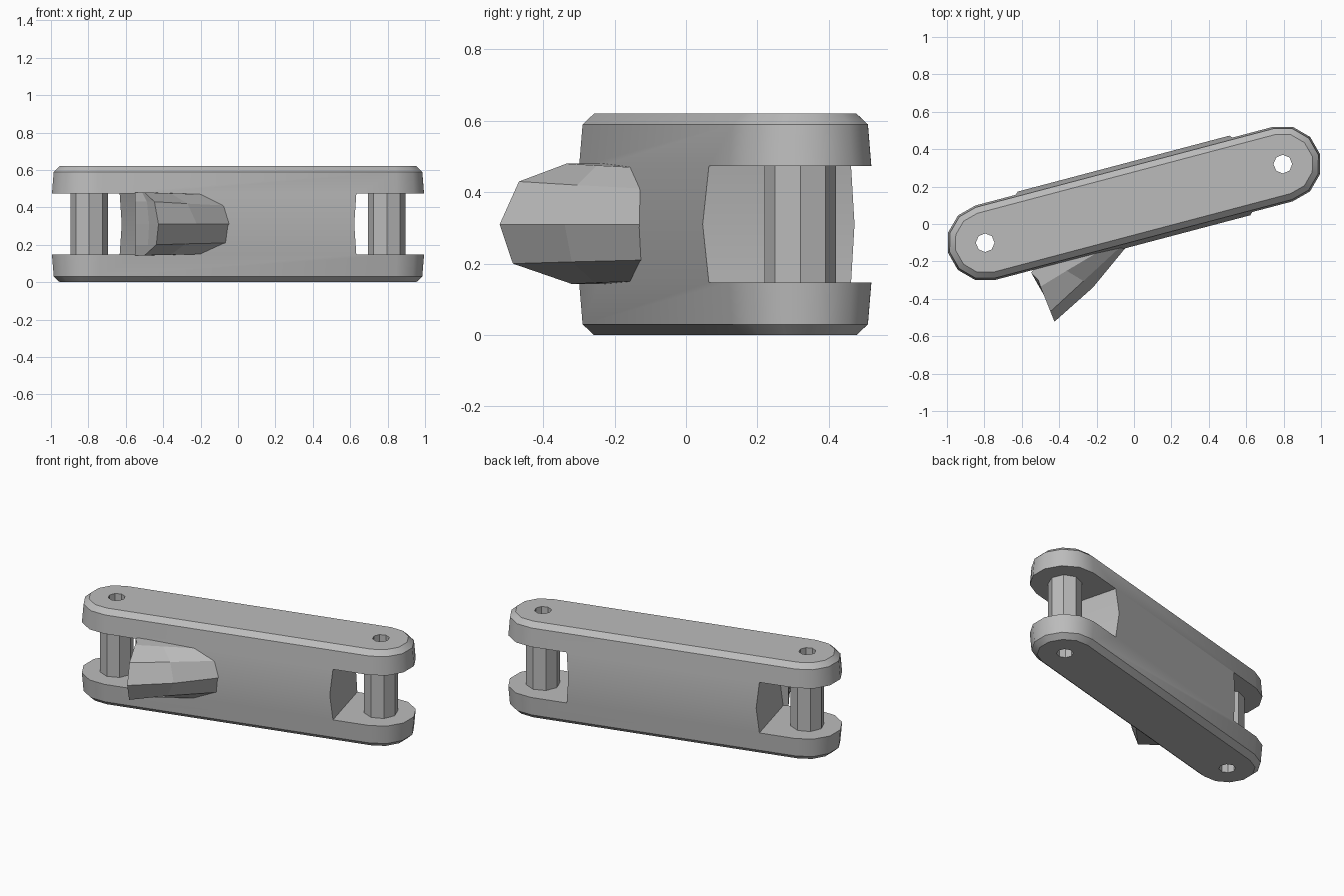
import bpy, bmesh
from math import sin, cos, pi, radians
from mathutils import Matrix, Vector

if "Cube" in bpy.data.objects:
    bpy.data.objects.remove(bpy.data.objects["Cube"])

grey = bpy.data.materials.new("plain grey")
grey.use_nodes = True
COLOR = (0.5, 0.5, 0.5, 1)
grey.diffuse_color = COLOR
grey.node_tree.nodes["Principled BSDF"].inputs["Base Color"].default_value = COLOR

H, LOW, MID, HIGH = 0.62, 0.147, 0.31, 0.473
PIN = 0.823  # pin distance from the middle
TILT = Matrix.Translation((0, 0.11, 0)) @ Matrix.Rotation(radians(14.8), 4, "Z")


def loft(name, rings, matrix=Matrix(), caps=True):
    """Skin a stack of equally sized closed rings."""
    bm = bmesh.new()
    rows = [[bm.verts.new(matrix @ Vector(p)) for p in ring] for ring in rings]
    for a, b in zip(rows, rows[1:]):
        for i in range(len(a)):
            j = (i + 1) % len(a)
            bm.faces.new((a[i], a[j], b[j], b[i]))
    if caps:
        bm.faces.new(rows[0][::-1])
        bm.faces.new(rows[-1])
    bmesh.ops.recalc_face_normals(bm, faces=bm.faces)
    mesh = bpy.data.meshes.new(name)
    bm.to_mesh(mesh)
    bm.free()
    mesh.materials.append(grey)
    obj = bpy.data.objects.new(name, mesh)
    bpy.context.collection.objects.link(obj)
    return obj


def stadium(r, z, steps=6):
    ring = []
    for side in (1, -1):
        for i in range(steps + 1):
            a = -pi / 2 + pi * i / steps
            ring.append((side * (PIN + r * cos(a)), side * r * sin(a), z))
    return ring


def octagon(x, r, z):
    # Corners stay aligned with the world axes
    turn = radians(-14.8)
    return [(x + r * cos(turn + k * pi / 4), r * sin(turn + k * pi / 4), z)
            for k in range(8)]


def activate(obj):
    bpy.ops.object.select_all(action="DESELECT")
    obj.select_set(True)
    bpy.context.view_layer.objects.active = obj


def cut(obj, cutter):
    mod = obj.modifiers.new("cut", "BOOLEAN")
    mod.operation, mod.solver, mod.object = "DIFFERENCE", "EXACT", cutter
    cutter.hide_render = True
    activate(obj)
    bpy.ops.object.modifier_apply(modifier=mod.name)
    bpy.data.objects.remove(cutter)


# Link body: rounded bar, bevelled rims, slight barrel bulge
body = loft("link_body", [stadium(r, z) for r, z in (
    (0.163, 0), (0.196, 0.03), (0.206, LOW), (0.22, MID),
    (0.206, HIGH), (0.196, H - 0.03), (0.163, H))], TILT)

# Fork slots and pin holes at both ends
for side, word in ((1, "left"), (-1, "right")):
    slot = [[(side * u, -0.4, z), (side * 1.3, -0.4, z),
             (side * 1.3, 0.4, z), (side * u, 0.4, z)]
            for u, z in ((0.6, LOW), (0.585, MID), (0.6, HIGH))]
    cut(body, loft("slot_cutter", slot, TILT))
    cut(body, loft("hole_cutter", [octagon(side * PIN, 0.05, z) for z in (-0.1, H + 0.1)], TILT))
    # Hollow pin joining the two fork plates
    loft(word + "_pin", [octagon(side * PIN, r, z) for r, z in (
        (0.05, LOW), (0.1, LOW), (0.1, HIGH), (0.05, HIGH), (0.05, LOW))], TILT, caps=False)

# Side spur: faceted claw; each row is heel z, root z, tip, mid ridge, root
rows = []
for z, root_z, tip, ridge, root in (
        (0.143, 0.15, (-0.5, -0.32), (-0.36, -0.255), (-0.2, -0.155)),
        (0.2, 0.21, (-0.437, -0.485), (-0.28, -0.32), (-0.06, -0.12)),
        (MID, MID, (-0.425, -0.522), (-0.22, -0.34), (-0.035, -0.115)),
        (0.43, 0.41, (-0.447, -0.468), (-0.27, -0.305), (-0.07, -0.12)),
        (0.48, 0.47, (-0.5, -0.335), (-0.36, -0.25), (-0.2, -0.155))):
    heel = (-0.55, -0.26)
    hollow = ((tip[0] + heel[0]) / 2 + 0.012, (tip[1] + heel[1]) / 2)
    ridge_z = (z + root_z) / 2
    rows.append([(*tip, z), (*ridge, ridge_z), (*root, root_z),
                 (-0.42, -0.08, z), (*heel, z), (*hollow, z)])
loft("side_spur", rows)

# Soft shading on the bulging sides, crisp rims
activate(body)
bpy.ops.object.shade_smooth_by_angle(angle=radians(31))
